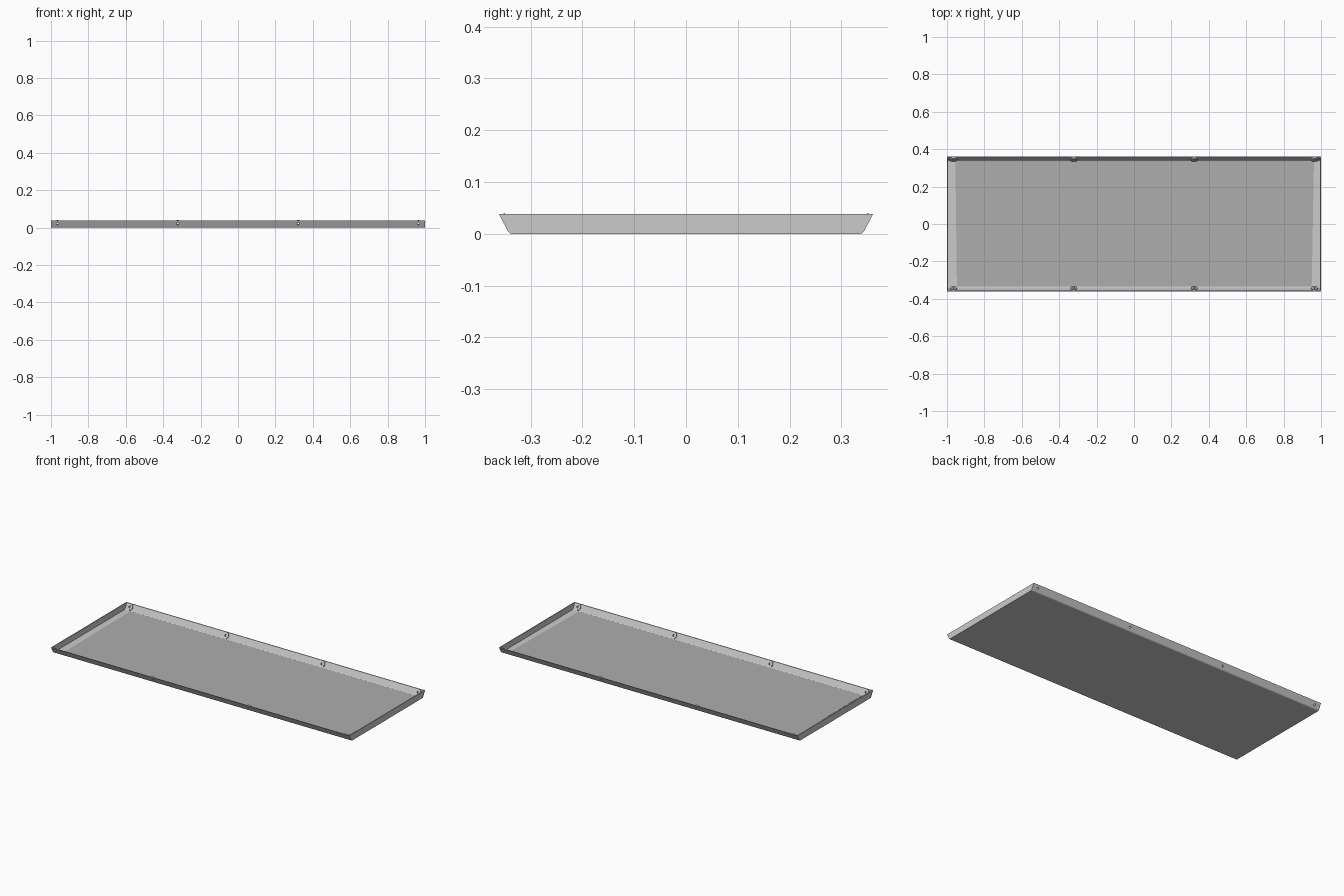
import bpy, bmesh, math
from mathutils import Vector

if "Cube" in bpy.data.objects:
    bpy.data.objects.remove(bpy.data.objects["Cube"])

H, TOP, FOOT, R = 0.038, 0.361, 0.341, 0.010   # height, half widths, corner radius
SLANT = Vector((0, TOP - FOOT, H)).normalized()
HOLES = (-0.965, -0.322, 0.322, 0.965)


def half_profile(top_y, foot_y, z0, z1, r):
    """Right half of the section: rounded foot, then the sloping wall."""
    ang = math.atan2(z1 - z0, top_y - foot_y)
    t = r * math.tan(ang / 2)
    cy, cz = foot_y - t, z0 + r
    pts = [(cy + r * math.sin(ang * i / 5), cz - r * math.cos(ang * i / 5)) for i in range(6)]
    return pts + [(top_y, z1)]


def prism(name, half, hx):
    """Mirror a half section and extrude it along x."""
    pts = half + [(-y, z) for y, z in reversed(half)]
    bm = bmesh.new()
    f = bm.faces.new([bm.verts.new((-hx, y, z)) for y, z in pts])
    ext = bmesh.ops.extrude_face_region(bm, geom=[f])
    bmesh.ops.translate(bm, vec=(2 * hx, 0, 0),
                        verts=[v for v in ext["geom"] if isinstance(v, bmesh.types.BMVert)])
    bmesh.ops.recalc_face_normals(bm, faces=bm.faces)
    return finish(name, bm)


def finish(name, bm):
    me = bpy.data.meshes.new(name)
    bm.to_mesh(me)
    bm.free()
    ob = bpy.data.objects.new(name, me)
    bpy.context.collection.objects.link(ob)
    return ob


def wall_cylinder(name, x, side, r, a, b):
    """Cylinder square to the sloping wall, from offset a to b along its inward normal."""
    n = Vector((0, -side * SLANT.z, SLANT.y))
    mid = Vector((x, side * (TOP + FOOT) / 2, H / 2))
    bm = bmesh.new()
    bmesh.ops.create_cone(bm, cap_ends=True, segments=24, radius1=r, radius2=r, depth=b - a)
    ob = finish(name, bm)
    ob.rotation_euler = n.to_track_quat('Z', 'Y').to_euler()
    ob.location = mid + n * (a + b) / 2
    return ob


def cut(ob, cutter):
    m = ob.modifiers.new("cut", 'BOOLEAN')
    m.operation, m.solver, m.object = 'DIFFERENCE', 'EXACT', cutter
    cutter.hide_render = True
    cutter.hide_set(True)


# Tray shell, hollowed from above
tray = prism("tray", half_profile(TOP, FOOT, 0, H, R), 1.0)
slope = (TOP - FOOT) / H
cavity = prism("cavity_cutter",
               half_profile(TOP - 0.005 + slope * 0.01, FOOT - 0.005 + slope * 0.003,
                            0.003, H + 0.01, 0.007), 0.994)
cut(tray, cavity)

# Screw bosses and their holes through the long walls
for side in (-1, 1):
    for x in HOLES:
        boss = wall_cylinder("screw_boss", x, side, 0.018, 0.003, 0.011)
        hole = wall_cylinder("hole_cutter", x, side, 0.006, -0.02, 0.03)
        cut(tray, hole)
        cut(boss, hole)

# Darker sheet lying on the tray floor, a little askew
bm = bmesh.new()
sheet_face = bm.faces.new([bm.verts.new(p) for p in (
    (-0.947, -0.334, 0.0035), (0.95, -0.334, 0.0035),
    (0.962, 0.334, 0.0035), (-0.955, 0.334, 0.0035))])
sheet = finish("floor_sheet", bm)
mod = sheet.modifiers.new("thickness", 'SOLIDIFY')
mod.thickness, mod.offset = 0.001, 0
mat = bpy.data.materials.new("dark_grey")
mat.diffuse_color = (0.42, 0.42, 0.42, 1)
mat.use_nodes = True
mat.node_tree.nodes["Principled BSDF"].inputs["Base Color"].default_value = mat.diffuse_color
sheet.data.materials.append(mat)
